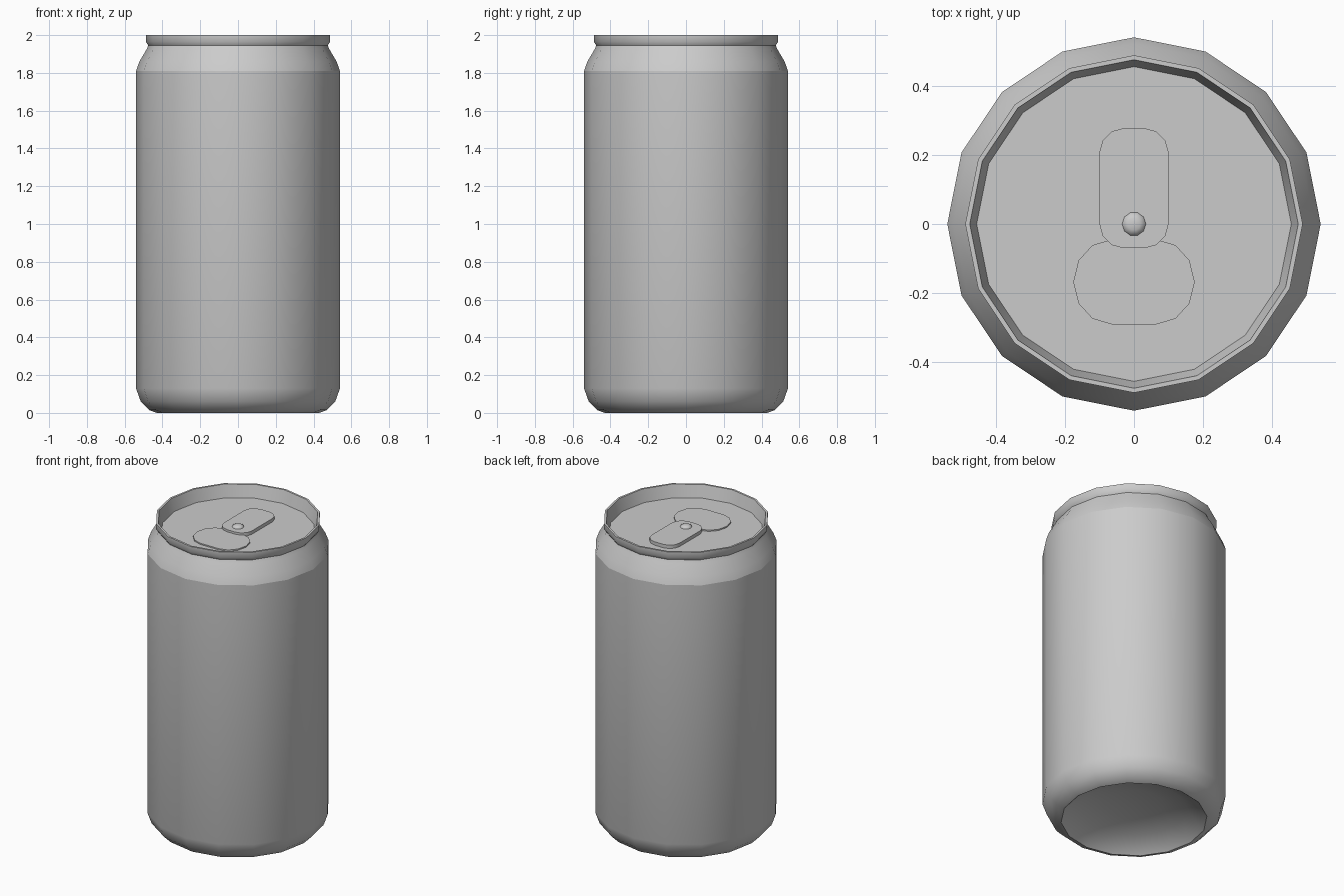
import bpy, bmesh, math

SIDES = 16
LID_Z = 1.92

cube = bpy.data.objects.get("Cube")
if cube:
    bpy.data.objects.remove(cube, do_unlink=True)

metal = bpy.data.materials.new("grey_metal")
metal.use_nodes = True
colour = (0.6, 0.6, 0.6, 1)
metal.diffuse_color = colour
metal.node_tree.nodes["Principled BSDF"].inputs["Base Color"].default_value = colour


def finish(name, bm, angle):
    """Turn a bmesh into a shaded object."""
    mesh = bpy.data.meshes.new(name)
    bm.to_mesh(mesh)
    bm.free()
    mesh.materials.append(metal)
    obj = bpy.data.objects.new(name, mesh)
    bpy.context.collection.objects.link(obj)
    bpy.ops.object.select_all(action="DESELECT")
    obj.select_set(True)
    bpy.context.view_layer.objects.active = obj
    bpy.ops.object.shade_smooth_by_angle(angle=math.radians(angle))
    return obj


def lathe(name, profile, sides=SIDES, angle=50):
    """Spin (radius, z) points, listed so that faces point outward."""
    bm = bmesh.new()
    rings = []
    for r, z in profile:
        if r == 0:
            rings.append([bm.verts.new((0, 0, z))] * sides)
        else:
            turn = [2 * math.pi * i / sides for i in range(sides)]
            rings.append([bm.verts.new((r * math.cos(a), r * math.sin(a), z)) for a in turn])
    for low, high in zip(rings, rings[1:]):
        for i in range(sides):
            j = (i + 1) % sides
            corners = [low[i], low[j], high[j], high[i]]
            bm.faces.new(list(dict.fromkeys(corners)))
    return finish(name, bm, angle)


def rounded_plate(name, half_x, y_low, y_high, rx, ry, z, height):
    """Extruded rectangle with three-segment rounded corners."""
    bm = bmesh.new()
    centres = [(half_x - rx, y_high - ry), (rx - half_x, y_high - ry),
               (rx - half_x, y_low + ry), (half_x - rx, y_low + ry)]
    verts = []
    for corner, (cx, cy) in enumerate(centres):
        for step in range(4):
            a = math.radians(90 * corner + 30 * step)
            verts.append(bm.verts.new((cx + rx * math.cos(a), cy + ry * math.sin(a), z)))
    top = bm.faces.new(verts)
    wall = bmesh.ops.extrude_face_region(bm, geom=[top])
    for v in wall["geom"]:
        if isinstance(v, bmesh.types.BMVert):
            v.co.z += height
    bmesh.ops.recalc_face_normals(bm, faces=bm.faces)
    return finish(name, bm, 40)


# Domed underside, rounded foot and straight wall
lathe("can_body", [(0, 0.11), (0.17, 0.1), (0.31, 0.07), (0.4, 0.025), (0.43, 0),
                   (0.47, 0.015), (0.515, 0.06), (0.54, 0.13), (0.54, 1.81)])

# Tapered neck, rolled rim and its inner wall
lathe("neck_and_rim", [(0.54, 1.81), (0.522, 1.86), (0.484, 1.925), (0.475, 1.945),
                       (0.488, 1.965), (0.488, 2), (0.475, 2), (0.455, LID_Z)])

# Recessed lid and its fittings
lathe("lid", [(0.455, LID_Z), (0, LID_Z)])
rounded_plate("mouth_panel", 0.175, -0.29, -0.045, 0.11, 0.12, LID_Z, 0.008)
rounded_plate("pull_tab", 0.1, -0.07, 0.277, 0.07, 0.07, LID_Z, 0.022)
lathe("rivet", [(0.035, LID_Z + 0.02), (0.032, LID_Z + 0.03),
                (0.018, LID_Z + 0.036), (0, LID_Z + 0.038)], sides=10, angle=60)
